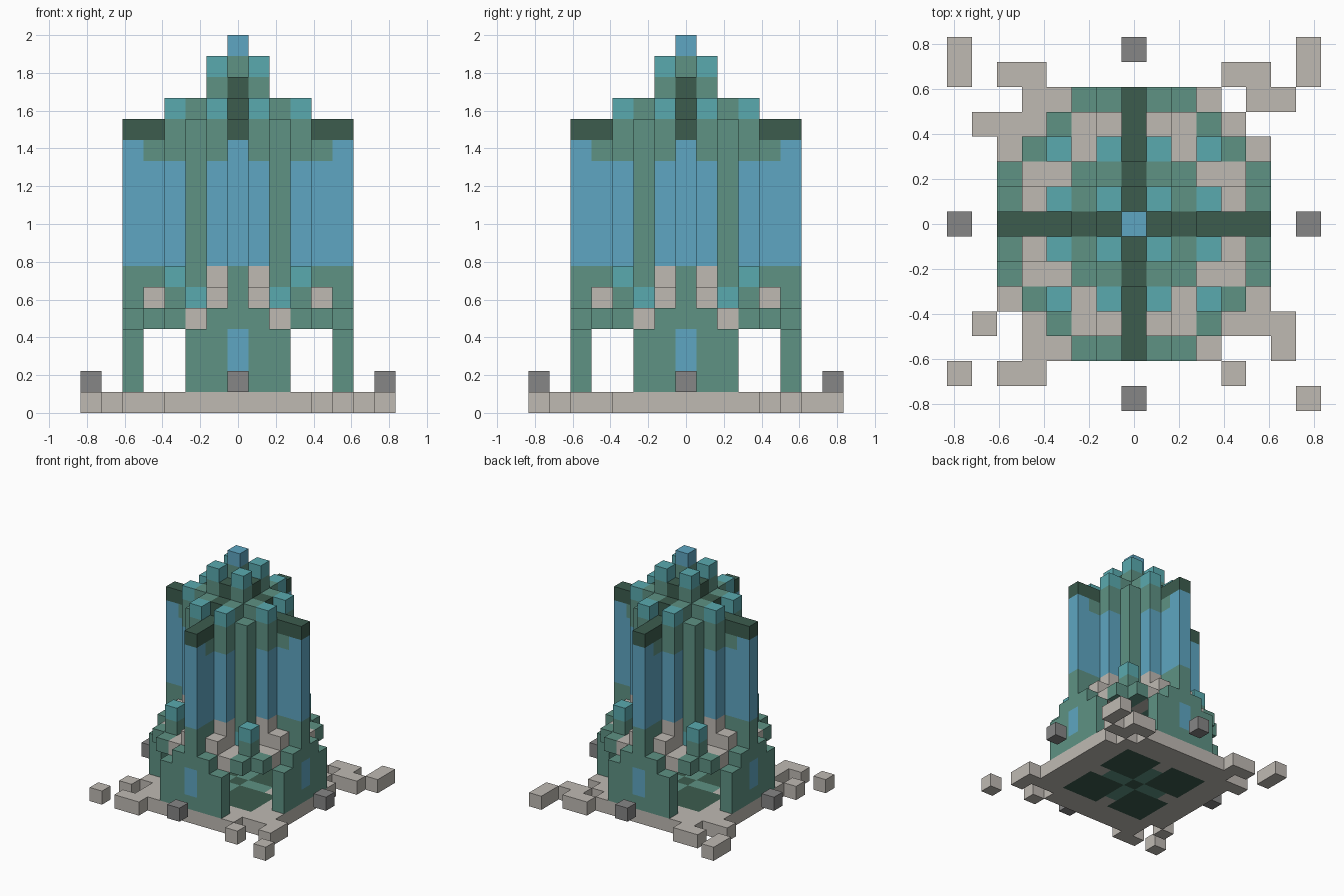
import bpy
import bmesh
from mathutils import Vector

if "Cube" in bpy.data.objects:
    bpy.data.objects.remove(bpy.data.objects["Cube"], do_unlink=True)

UNIT = 1 / 9  # edge length of one block

COLOURS = {
    "stone": (0.52, 0.49, 0.45),
    "green": (0.112, 0.287, 0.23),
    "dark_green": (0.045, 0.107, 0.076),
    "teal": (0.102, 0.402, 0.429),
    "blue": (0.112, 0.381, 0.539),
    "grey": (0.238, 0.238, 0.238),
}
NAMES = list(COLOURS)
materials = []
for name, rgb in COLOURS.items():
    mat = bpy.data.materials.new(name)
    mat.use_nodes = True
    mat.diffuse_color = (*rgb, 1)
    bsdf = mat.node_tree.nodes["Principled BSDF"]
    bsdf.inputs["Base Color"].default_value = (*rgb, 1)
    bsdf.inputs["Roughness"].default_value = 0.8
    materials.append(mat)

blocks = {}  # (x, y, z) -> (part, colour)


def fill(part, colour, xs, ys, zs, symmetric=True):
    """Fill inclusive ranges of blocks, repeated over all eight symmetries."""
    def span(r):
        return range(r[0], r[1] + 1) if isinstance(r, tuple) else (r,)
    for x in span(xs):
        for y in span(ys):
            for z in span(zs):
                spots = [(x, y)]
                if symmetric:
                    spots = [(a * s, b * t) for a, b in ((x, y), (y, x))
                             for s in (1, -1) for t in (1, -1)]
                for a, b in spots:
                    blocks[a, b, z] = (part, colour)


# Ground slab with clipped corners, planted beds and scattered paving
for x in range(6):
    for y in range(6):
        if x + y <= 8:
            fill("ground", "stone", x, y, 0)
fill("ground", "dark_green", (1, 3), (1, 3), 0)
fill("ground", "green", (1, 2), 0, 0)
fill("ground", "dark_green", 0, 0, 0)
for x, y in ((-7, 7), (-7, 6), (7, 7), (7, 6), (-5, 6), (-4, 6), (-4, 5),
             (4, 6), (5, 6), (5, 5), (6, 5), (-5, 4), (-6, 4),
             (-6, -4), (5, -4), (6, -4), (6, -5), (-4, -5),
             (-5, -6), (-4, -6), (4, -6), (-7, -6), (7, -7)):
    fill("paving", "stone", x, y, 0, symmetric=False)

# Lamp blocks in front of each gate
fill("lamp_blocks", "grey", 7, 0, 1)

# Gate walls with a stepped top and a window
fill("gate_walls", "green", 5, (0, 2), (1, 3))
fill("gate_walls", "green", 5, (0, 1), 4)
fill("gate_walls", "blue", 5, 0, (2, 3))

# Raised deck with stone steps and corner turrets
fill("deck", "green", (0, 2), (0, 2), 4)
fill("deck", "green", (3, 4), (0, 1), 4)
fill("deck", "stone", (3, 4), 2, 4)
fill("deck", "stone", 4, 1, 5)
fill("deck", "green", 3, 4, 4)
fill("turrets", "green", 3, 3, (4, 5))
fill("turrets", "teal", 3, 3, 6)

# Tower core and its corner pillars
fill("tower", "green", (0, 1), (0, 2), (5, 13))
fill("corner_pillars", "teal", 2, 2, 5)
fill("corner_pillars", "green", 2, 2, (6, 13))

# Glazed bays either side of each fin
fill("bays", "stone", 3, 1, (5, 6))
fill("bays", "blue", 3, 1, (7, 11))
fill("bays", "green", 3, 1, (12, 13))
fill("bays", "teal", 3, 1, 14)

# Fins running out to the gates
fill("fins", "green", (3, 5), 0, (5, 6))
fill("fins", "blue", (3, 5), 0, (7, 12))
fill("fins", "green", (3, 4), 0, 12)
fill("fins", "dark_green", (3, 5), 0, 13)

# Stepped crown and spire
fill("crown", "green", 2, 1, 14)
fill("crown", "green", 1, 1, (14, 15))
fill("crown", "teal", 1, 1, 16)
fill("crown", "dark_green", 2, 0, 14)
fill("crown", "dark_green", 1, 0, (14, 15))
fill("spire", "green", 0, 0, (14, 16))
fill("spire", "blue", 0, 0, 17)

SIDES = [Vector(v) * s for v in ((1, 0, 0), (0, 1, 0), (0, 0, 1)) for s in (1, -1)]


def build(part):
    """Make one mesh from the exposed block faces of a part."""
    bm = bmesh.new()
    for cell, (owner, colour) in blocks.items():
        if owner != part:
            continue
        centre = Vector(cell) + Vector((0, 0, 0.5))
        for n in SIDES:
            if tuple(int(c) for c in Vector(cell) + n) in blocks:
                continue
            t = Vector((n.y, n.z, n.x))
            b = n.cross(t)
            corners = [(centre + (n + t * p + b * q) / 2) * UNIT
                       for p, q in ((-1, -1), (1, -1), (1, 1), (-1, 1))]
            face = bm.faces.new([bm.verts.new(c) for c in corners])
            face.material_index = NAMES.index(colour)
    bmesh.ops.remove_doubles(bm, verts=bm.verts, dist=0.001)
    mesh = bpy.data.meshes.new(part)
    bm.to_mesh(mesh)
    bm.free()
    for mat in materials:
        mesh.materials.append(mat)
    bpy.context.collection.objects.link(bpy.data.objects.new(part, mesh))


for part in dict.fromkeys(owner for owner, _ in blocks.values()):
    build(part)
